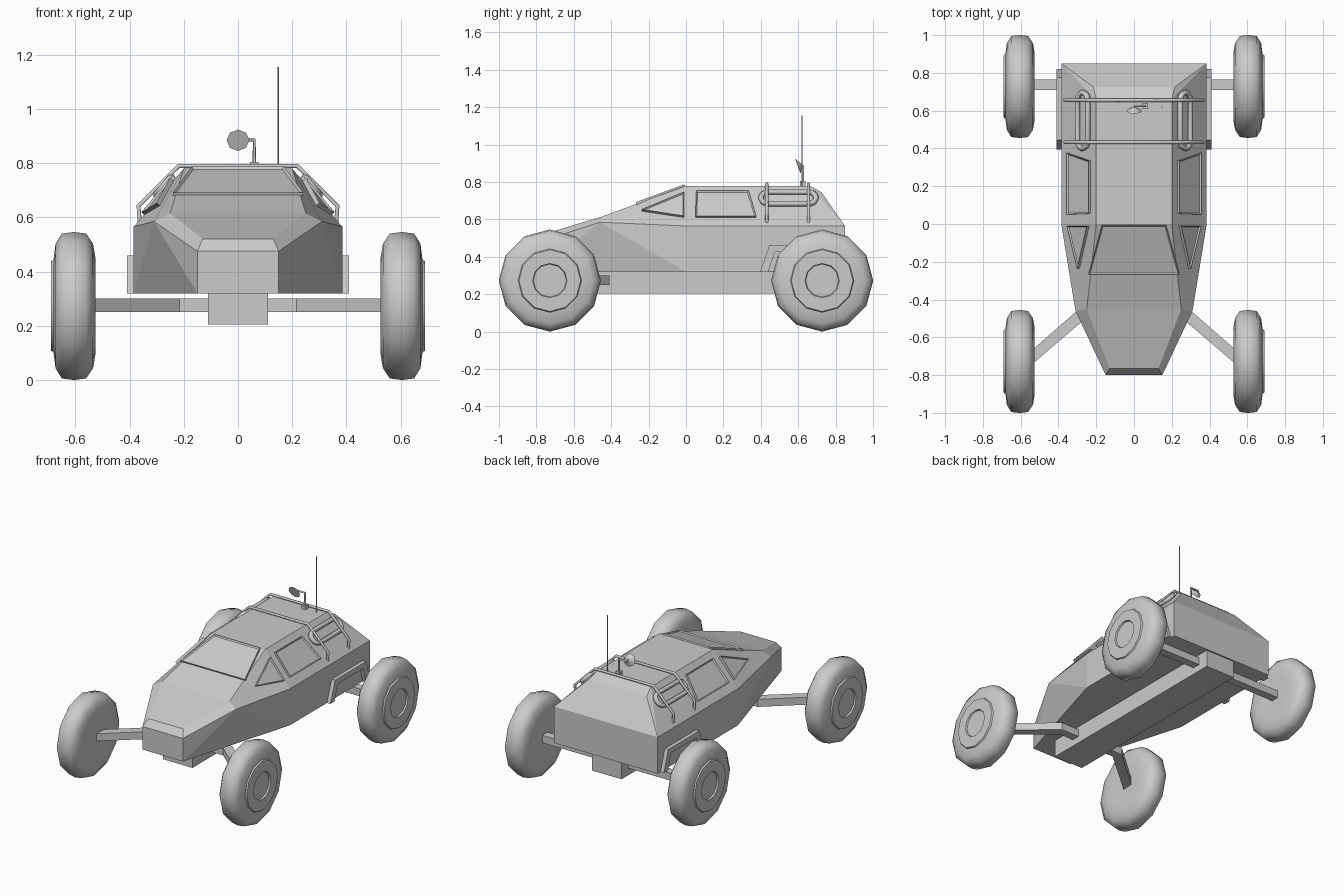
import bpy, bmesh, math
from mathutils import Vector, Matrix

cube = bpy.data.objects.get("Cube")
if cube:
    bpy.data.objects.remove(cube)

grey = bpy.data.materials.new("plain grey")
grey.use_nodes = True
grey.diffuse_color = (0.6, 0.6, 0.6, 1)
grey.node_tree.nodes["Principled BSDF"].inputs["Base Color"].default_value = (0.6, 0.6, 0.6, 1)


def finish(bm, name, smooth=False):
    bmesh.ops.recalc_face_normals(bm, faces=bm.faces[:])
    mesh = bpy.data.meshes.new(name)
    bm.to_mesh(mesh)
    bm.free()
    mesh.materials.append(grey)
    ob = bpy.data.objects.new(name, mesh)
    bpy.context.collection.objects.link(ob)
    if smooth:
        bpy.ops.object.select_all(action='DESELECT')
        ob.select_set(True)
        bpy.context.view_layer.objects.active = ob
        bpy.ops.object.shade_smooth_by_angle(angle=math.radians(50))
    return ob


def mirror(p, s):
    return Vector((p[0] * s, p[1], p[2]))


def box(name, lo, hi):
    bm = bmesh.new()
    lo, hi = Vector(lo), Vector(hi)
    size = hi - lo
    bmesh.ops.create_cube(bm, size=1, matrix=Matrix.Translation((lo + hi) / 2) @ Matrix.Diagonal((*size, 1)))
    return finish(bm, name)


def prism(name, points, offset):
    """Flat outline extruded along an offset vector."""
    bm = bmesh.new()
    face = bm.faces.new([bm.verts.new(p) for p in points])
    ext = bmesh.ops.extrude_face_region(bm, geom=[face], use_keep_orig=True)
    moved = [g for g in ext["geom"] if isinstance(g, bmesh.types.BMVert)]
    bmesh.ops.translate(bm, verts=moved, vec=offset)
    return finish(bm, name)


def window(name, points, height=0.014):
    """Raised frame with a recessed pane."""
    bm = bmesh.new()
    pts = [Vector(p) for p in points]
    n = (pts[1] - pts[0]).cross(pts[2] - pts[0]).normalized()
    if n.z < 0:
        n = -n
    low = [bm.verts.new(p - n * 0.01) for p in pts]
    high = [bm.verts.new(p + n * height) for p in pts]
    bm.faces.new(low)
    top = bm.faces.new(high)
    for i in range(len(pts)):
        j = (i + 1) % len(pts)
        bm.faces.new((low[i], low[j], high[j], high[i]))
    bmesh.ops.recalc_face_normals(bm, faces=bm.faces[:])
    bmesh.ops.inset_region(bm, faces=[top], thickness=0.01, depth=-0.008)
    return finish(bm, name)


def tube(name, points, radius, closed=False, sides=1):
    curve = bpy.data.curves.new(name, 'CURVE')
    curve.dimensions = '3D'
    curve.bevel_depth = radius
    curve.bevel_resolution = sides
    curve.use_fill_caps = True
    sp = curve.splines.new('POLY')
    sp.points.add(len(points) - 1)
    for p, co in zip(sp.points, points):
        p.co = (*co, 1)
    sp.use_cyclic_u = closed
    curve.materials.append(grey)
    ob = bpy.data.objects.new(name, curve)
    bpy.context.collection.objects.link(ob)
    return ob


# Faceted hull: half outlines for bottom, belt and roof edges
bottom = [(0.15, -0.8, 0.32), (0.385, 0, 0.32), (0.385, 0.85, 0.32)]
belt = [(0.15, -0.8, 0.475), (0.31, -0.46, 0.585), (0.385, 0, 0.565), (0.385, 0.85, 0.565)]
roof = [(0.13, -0.765, 0.52), (0.25, -0.45, 0.615), (0.2, 0, 0.78), (0.2, 0.66, 0.78), (0.215, 0.725, 0.745)]
bm = bmesh.new()
halves = []
for s in (1, -1):
    b, e, t = [[bm.verts.new(mirror(p, s)) for p in row] for row in (bottom, belt, roof)]
    for f in ((b[0], e[0], e[1]), (b[0], e[1], b[1]), (b[1], e[1], e[2]),
              (b[1], e[2], e[3], b[2]), (e[0], t[0], t[1], e[1]), (e[1], t[1], t[2], e[2]),
              (e[2], t[2], t[3], e[3]), (t[3], t[4], e[3])):
        bm.faces.new(f)
    halves.append([b[0], e[0], *t, e[3], b[2], b[1]])
left, right = halves
for i in range(len(left)):
    j = (i + 1) % len(left)
    bm.faces.new((left[i], left[j], right[j], right[i]))
finish(bm, "hull")

# Chassis beam and rear axle
box("chassis_beam", (-0.11, -0.64, 0.205), (0.11, 0.84, 0.325))
box("rear_axle", (-0.56, 0.71, 0.25), (0.56, 0.765, 0.3))

# Windscreen
def on_slope(x, y):
    return (x, y, 0.78 + y * 0.165 / 0.45)

window("windscreen", [on_slope(-0.24, -0.265), on_slope(0.24, -0.265),
                      on_slope(0.17, -0.005), on_slope(-0.17, -0.005)], 0.01)


def on_side(y, z):
    return (0.385 - (z - 0.565) * 0.185 / 0.215, y, z)


# Wheel profile: (distance from centre line, radius)
tyre = [(0.535, 0), (0.528, 0.12), (0.526, 0.18), (0.535, 0.23), (0.56, 0.267), (0.605, 0.273),
        (0.65, 0.267), (0.673, 0.23), (0.681, 0.17), (0.69, 0.165), (0.69, 0.092), (0.68, 0.088), (0.68, 0)]


def wheel(name, s, y):
    bm = bmesh.new()
    vs = [bm.verts.new((x * s, y, 0.273 + r)) for x, r in tyre]
    edges = [bm.edges.new(p) for p in zip(vs, vs[1:])]
    bmesh.ops.spin(bm, geom=vs + edges, cent=(0, y, 0.273), axis=(1, 0, 0),
                   angle=math.tau, steps=12, use_duplicate=False)
    bmesh.ops.remove_doubles(bm, verts=bm.verts[:], dist=0.0005)
    finish(bm, name, smooth=True)


for side, s in (("left", 1), ("right", -1)):
    for end, y in (("front", -0.728), ("rear", 0.728)):
        wheel(f"{end}_{side}_wheel", s, y)

    # Bent front suspension arm
    arm = [(0, -0.465), (0.215, -0.465), (0.56, -0.76), (0.56, -0.685), (0.245, -0.41), (0, -0.41)]
    prism(f"front_{side}_arm", [mirror((x, y, 0.25), s) for x, y in arm], (0, 0, 0.05))

    # Side windows
    for name, pts in (("door_window", ((0.05, 0.61), (0.055, 0.745), (0.335, 0.745), (0.375, 0.61))),):
        window(f"{side}_{name}", [mirror(on_side(*p), s) for p in pts])
    quarter = [(0.29, -0.235, 0.645), (0.24, -0.01, 0.738), (0.345, -0.01, 0.61)]
    window(f"{side}_quarter_window", [mirror(p, s) for p in quarter])

    # Wheel arch trim
    arch = [(0.395, 0.32), (0.445, 0.46), (0.775, 0.46), (0.82, 0.32),
            (0.775, 0.32), (0.745, 0.425), (0.475, 0.425), (0.44, 0.32)]
    prism(f"{side}_wheel_arch", [mirror((0.38, y, z), s) for y, z in arch], (0.03 * s, 0, 0))

    # Oval ring stowed on the slanted side
    along, up = Vector((0, 1, 0)), Vector((-0.65, 0, 0.76))
    ring = []
    for i in range(16):
        a = math.tau * (i + 0.5) / 16
        shift = math.copysign(0.105, math.cos(a))
        p = Vector((0.272, 0.548, 0.715)) + along * (shift + 0.042 * math.cos(a)) + up * 0.042 * math.sin(a)
        ring.append(mirror(p, s))
    tube(f"{side}_oval_ring", ring, 0.015, True)

# Roof rack hoops
half = [(0.362, 0.58), (0.367, 0.642), (0.218, 0.79)]
for name, y in (("front", 0.432), ("rear", 0.655)):
    path = [(x, y, z) for x, z in half] + [(-x, y, z) for x, z in reversed(half)]
    tube(f"{name}_rack_hoop", path, 0.009)

# Antenna, dish post and dish
tube("antenna", [(0.148, 0.62, 0.77), (0.148, 0.62, 1.155)], 0.003)
tube("dish_post", [(0.06, 0.625, 0.77), (0.06, 0.625, 0.885), (0, 0.625, 0.885)], 0.007)
box("dish_post_foot", (0.045, 0.61, 0.775), (0.075, 0.64, 0.805))
bm = bmesh.new()
bmesh.ops.create_cone(bm, cap_ends=True, segments=8, radius1=0.042, radius2=0.008, depth=0.022,
                      matrix=Matrix.Translation((0, 0.608, 0.888)) @ Matrix.Rotation(math.radians(-70), 4, 'X'))
finish(bm, "dish")
